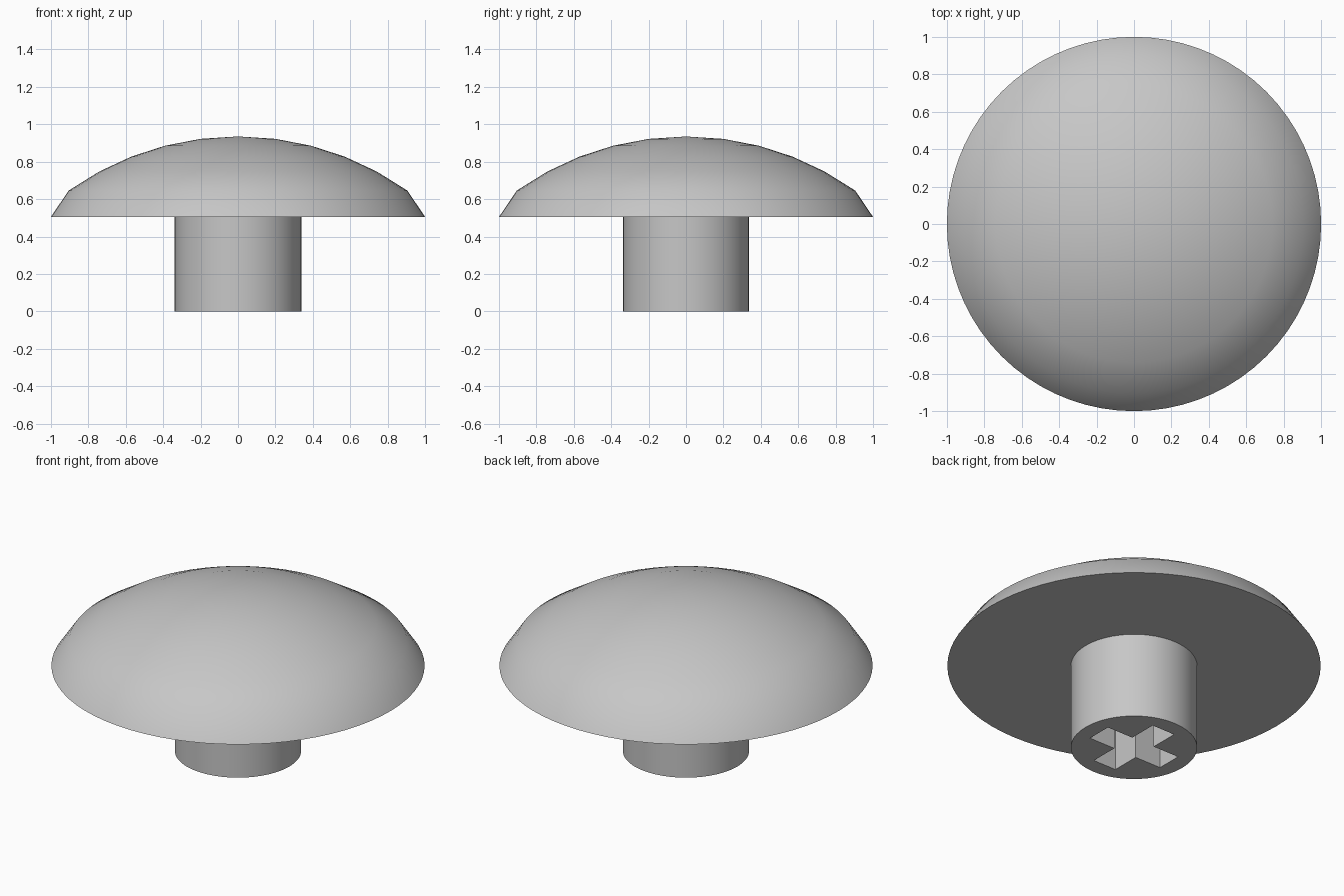
import bpy, bmesh
from math import radians, sin, cos, pi, sqrt

if "Cube" in bpy.data.objects:
    bpy.data.objects.remove(bpy.data.objects["Cube"], do_unlink=True)

grey = bpy.data.materials.new("plain grey")
grey.use_nodes = True
grey.diffuse_color = (0.57, 0.57, 0.57, 1)
grey.node_tree.nodes["Principled BSDF"].inputs["Base Color"].default_value = (0.57, 0.57, 0.57, 1)

SEGMENTS = 72
CAP_BASE, CAP_TOP = 0.505, 0.935


def make_object(name, bm):
    bmesh.ops.recalc_face_normals(bm, faces=bm.faces)
    mesh = bpy.data.meshes.new(name)
    bm.to_mesh(mesh)
    bm.free()
    mesh.materials.append(grey)
    obj = bpy.data.objects.new(name, mesh)
    bpy.context.collection.objects.link(obj)
    return obj


def lathe(name, profile):
    """Turn (radius, height) points about z; close both ends."""
    bm = bmesh.new()
    rings = []
    for r, z in profile:
        if r == 0:
            rings.append([bm.verts.new((0, 0, z))] * SEGMENTS)
        else:
            angles = [2 * pi * i / SEGMENTS for i in range(SEGMENTS)]
            rings.append([bm.verts.new((r * cos(a), r * sin(a), z)) for a in angles])
    for low, high in zip(rings, rings[1:]):
        for i in range(SEGMENTS):
            j = (i + 1) % SEGMENTS
            corners = [low[i], low[j], high[j], high[i]]
            bm.faces.new(list(dict.fromkeys(corners)))
    bm.faces.new(rings[0])
    if profile[-1][0] > 0:
        bm.faces.new(rings[-1])
    return make_object(name, bm)


def smooth(obj):
    bpy.ops.object.select_all(action="DESELECT")
    obj.select_set(True)
    bpy.context.view_layer.objects.active = obj
    bpy.ops.object.shade_smooth_by_angle(angle=radians(32))


# Domed cap: steep rim below a shallow spherical crown
CROWN = 1.56
radii = [0.905, 0.74, 0.57, 0.39, 0.2, 0]
dome = [(r, CAP_TOP - CROWN + sqrt(CROWN ** 2 - r ** 2)) for r in radii]
cap = lathe("cap", [(1, CAP_BASE)] + dome)

# Round stem
stem = lathe("stem", [(0.338, 0), (0.338, CAP_BASE + 0.02)])

# Cross-shaped socket cut up into the stem
ARM, HALF = 0.245, 0.075
bm = bmesh.new()
outline = []
for k in range(4):
    c, s = round(cos(k * pi / 2)), round(sin(k * pi / 2))
    for x, y in [(ARM, -HALF), (ARM, HALF), (HALF, HALF)]:
        outline.append(bm.verts.new((x * c - y * s, x * s + y * c, -0.1)))
base = bm.faces.new(outline)
extruded = bmesh.ops.extrude_face_region(bm, geom=[base])["geom"]
top = [v for v in extruded if isinstance(v, bmesh.types.BMVert)]
bmesh.ops.translate(bm, verts=top, vec=(0, 0, 0.55))
cutter = make_object("socket_cutter", bm)
cutter.hide_render = True

cut = stem.modifiers.new("socket", "BOOLEAN")
cut.operation = "DIFFERENCE"
cut.solver = "EXACT"
cut.object = cutter
bpy.ops.object.select_all(action="DESELECT")
bpy.context.view_layer.objects.active = stem
stem.select_set(True)
bpy.ops.object.modifier_apply(modifier="socket")
bpy.data.objects.remove(cutter, do_unlink=True)

smooth(cap)
smooth(stem)
